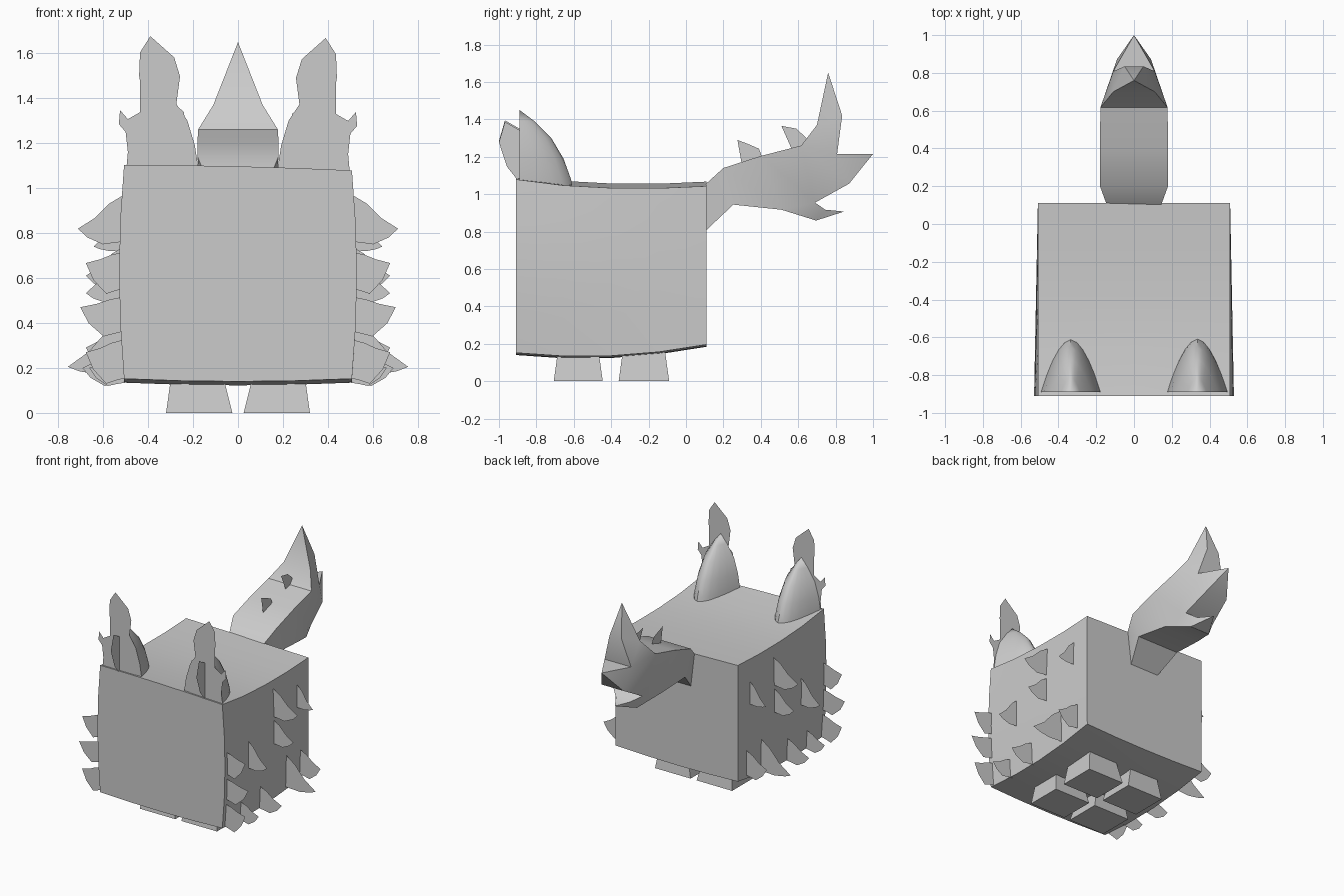
import bpy, bmesh, math

cube = bpy.data.objects.get("Cube")
if cube:
    bpy.data.objects.remove(cube, do_unlink=True)

grey = bpy.data.materials.new("plain_grey")
grey.use_nodes = True
grey.diffuse_color = (0.6, 0.6, 0.6, 1)
grey.node_tree.nodes["Principled BSDF"].inputs["Base Color"].default_value = (0.6, 0.6, 0.6, 1)


def finish(name, bm, smooth=None):
    """Turn a bmesh into a named grey object."""
    mesh = bpy.data.meshes.new(name)
    bm.to_mesh(mesh)
    bm.free()
    mesh.materials.append(grey)
    obj = bpy.data.objects.new(name, mesh)
    bpy.context.collection.objects.link(obj)
    if smooth:
        bpy.ops.object.select_all(action="DESELECT")
        obj.select_set(True)
        bpy.context.view_layer.objects.active = obj
        bpy.ops.object.shade_smooth_by_angle(angle=math.radians(smooth))
    return obj


def sheet(name, points):
    """Flat cut-out from an outline of 3D points."""
    bm = bmesh.new()
    face = bm.faces.new([bm.verts.new(p) for p in points])
    bmesh.ops.triangulate(bm, faces=[face], ngon_method="EAR_CLIP")
    return finish(name, bm)


# Body: a slightly warped and bulging block
bm = bmesh.new()
bmesh.ops.create_cube(bm, size=2)
bmesh.ops.subdivide_edges(bm, edges=bm.edges[:], cuts=3, use_grid_fill=True)
for v in bm.verts:
    u, w, h = v.co
    bulge = 1 - h * h
    top = 1.06 + 0.025 * w * w - 0.015 * w - 0.012 * u - 0.015
    if w < -0.9:
        top += 0.012 - 0.006 * u * u
    bottom = 0.13 + 0.022 * w + 0.038 * w * w + 0.012 * (u * u - 0.5)
    v.co.x = u * (0.507 + bulge * (0.012 - 0.01 * w))
    v.co.y = -0.4 + 0.51 * w
    v.co.z = bottom + (top - bottom) * (h + 1) / 2
finish("body", bm, 35)

# Feet: blocks that flare towards the ground
for label, y0, y1 in (("front", -0.707, -0.445), ("back", -0.36, -0.09)):
    for side, s in (("left", 1), ("right", -1)):
        bm = bmesh.new()
        bmesh.ops.create_cube(bm, size=1)
        for v in bm.verts:
            inset = 0.025 if v.co.z > 0 else 0
            x = 0.025 + inset * 1.8 if v.co.x < 0 else 0.32 - inset
            y = y0 + inset if v.co.y < 0 else y1 - inset
            v.co = (s * x, y, 0.18 if v.co.z > 0 else 0)
        if s < 0:
            bmesh.ops.reverse_faces(bm, faces=bm.faces[:])
        finish(f"{label}_{side}_foot", bm)

# Ears: half bullets with a flat front, plus crossed flat tufts
EAR = [(1.0, 0.163, 0.29), (1.08, 0.16, 0.275), (1.19, 0.143, 0.235),
       (1.3, 0.11, 0.17), (1.39, 0.05, 0.08)]
TUFT = [(.5, 1.05), (.49, 1.16), (.5, 1.25), (.53, 1.285), (.525, 1.347), (.49, 1.307),
        (.436, 1.338), (.427, 1.42), (.44, 1.5), (.436, 1.604), (.39, 1.676), (.382, 1.596),
        (.342, 1.511), (.307, 1.529), (.284, 1.582), (.258, 1.498), (.28, 1.41),
        (.275, 1.369), (.24, 1.338), (.22, 1.05)]
FRONT_TUFT = [(-.89, 1.07), (-.957, 1.155), (-1.0, 1.285), (-.93, 1.253),
              (-.952, 1.31), (-.968, 1.395), (-.89, 1.35)]
STEPS = 10
for side, s in (("left", 1), ("right", -1)):
    drop = 0.008 if s > 0 else 0
    bm = bmesh.new()
    rings = []
    for z, width, depth in EAR:
        ring = []
        for i in range(STEPS + 1):
            t = i / STEPS * 2 - 1
            ring.append(bm.verts.new((s * 0.335 + width * t,
                                      -0.89 + depth * (1 - abs(t) ** 1.8), z)))
        rings.append(ring)
    for low, high in zip(rings, rings[1:]):
        for i in range(STEPS):
            bm.faces.new((low[i], high[i], high[i + 1], low[i + 1]))
    tip = bm.verts.new((s * 0.335, -0.89, 1.45))
    for a, b in zip(rings[-1], rings[-1][1:]):
        bm.faces.new((a, tip, b))
    bm.faces.new([r[0] for r in rings] + [tip] + [r[-1] for r in reversed(rings)])
    bmesh.ops.recalc_face_normals(bm, faces=bm.faces[:])
    finish(f"{side}_ear", bm, 45)
    sheet(f"{side}_ear_tuft", [(s * x, -0.896, z - drop) for x, z in TUFT])
    sheet(f"{side}_ear_front_tuft", [(s * 0.355, y, z - drop) for y, z in FRONT_TUFT])

# Side fur: upright hooked sheets (y, top, bottom, length, tip height)
FUR = [(-.03, .91, .72, .13, .74), (-.31, .98, .75, .2, .82), (-.31, .75, .55, .165, .61),
       (.01, .40, .19, .165, .29), (-.16, .43, .17, .245, .205), (-.62, .72, .49, .165, .533),
       (-.47, .31, .12, .18, .2), (-.7, .28, .12, .15, .2), (-.88, .72, .53, .165, .667),
       (-.88, .52, .34, .19, .47), (-.88, .33, .13, .165, .27)]
for n, (y, top, bottom, length, tip) in enumerate(FUR):
    high = top - tip
    low = tip - bottom
    outline = [(-.02, top), (length * .3, top - high * .3), (length * .62, tip + high * .3),
               (length, tip), (length * .8, tip - low * .55), (length * .45, bottom),
               (length * .2, bottom + low * .1), (-.02, bottom + low * .2)]
    for side, s in (("left", 1), ("right", -1)):
        sheet(f"{side}_fur_{n}", [(s * (0.512 + x), y, z) for x, z in outline])

# Tail: side profile (y, z, half width) ending in three points
TAIL = [(.09, 1.04, .14), (.2, 1.14, .18), (.403, 1.205, .18), (.616, 1.26, .178),
        (.70, 1.37, .11), (.76, 1.65, 0), (.835, 1.42, .05), (.808, 1.216, .11),
        (1.0, 1.215, 0), (.872, 1.056, .09), (.69, .955, .12), (.744, .917, .06),
        (.845, .907, 0), (.696, .859, .08), (.51, .917, .15), (.253, .944, .17),
        (.09, .79, .11)]
bm = bmesh.new()
pairs = []
for y, z, w in TAIL:
    a = bm.verts.new((w, y, z))
    pairs.append((a, bm.verts.new((-w, y, z)) if w else a))
for (a, b), (c, d) in zip(pairs, pairs[1:] + pairs[:1]):
    bm.faces.new(list(dict.fromkeys((a, b, d, c))))
# side walls: bands between upper and lower profile points
BANDS = [(0, 1, 15, 16), (1, 2, 14, 15), (2, 3, 10, 14), (3, 7, 9, 10),
         (3, 4, 7), (4, 6, 7), (4, 5, 6), (7, 8, 9), (10, 11, 13, 14), (11, 12, 13)]
for side in (0, 1):
    for band in BANDS:
        bm.faces.new([pairs[i][side] for i in band])
bmesh.ops.recalc_face_normals(bm, faces=bm.faces[:])
finish("tail", bm, 32)

# Tail tufts: two flat hooks along the top
HOOKS = [[(.3, 1.15), (.295, 1.22), (.275, 1.29), (.34, 1.265), (.39, 1.243), (.41, 1.19)],
         [(.57, 1.23), (.557, 1.312), (.51, 1.365), (.59, 1.35), (.648, 1.296), (.62, 1.24)]]
for n, hook in enumerate(HOOKS):
    sheet(f"tail_tuft_{n}", [(0, y, z) for y, z in hook])
